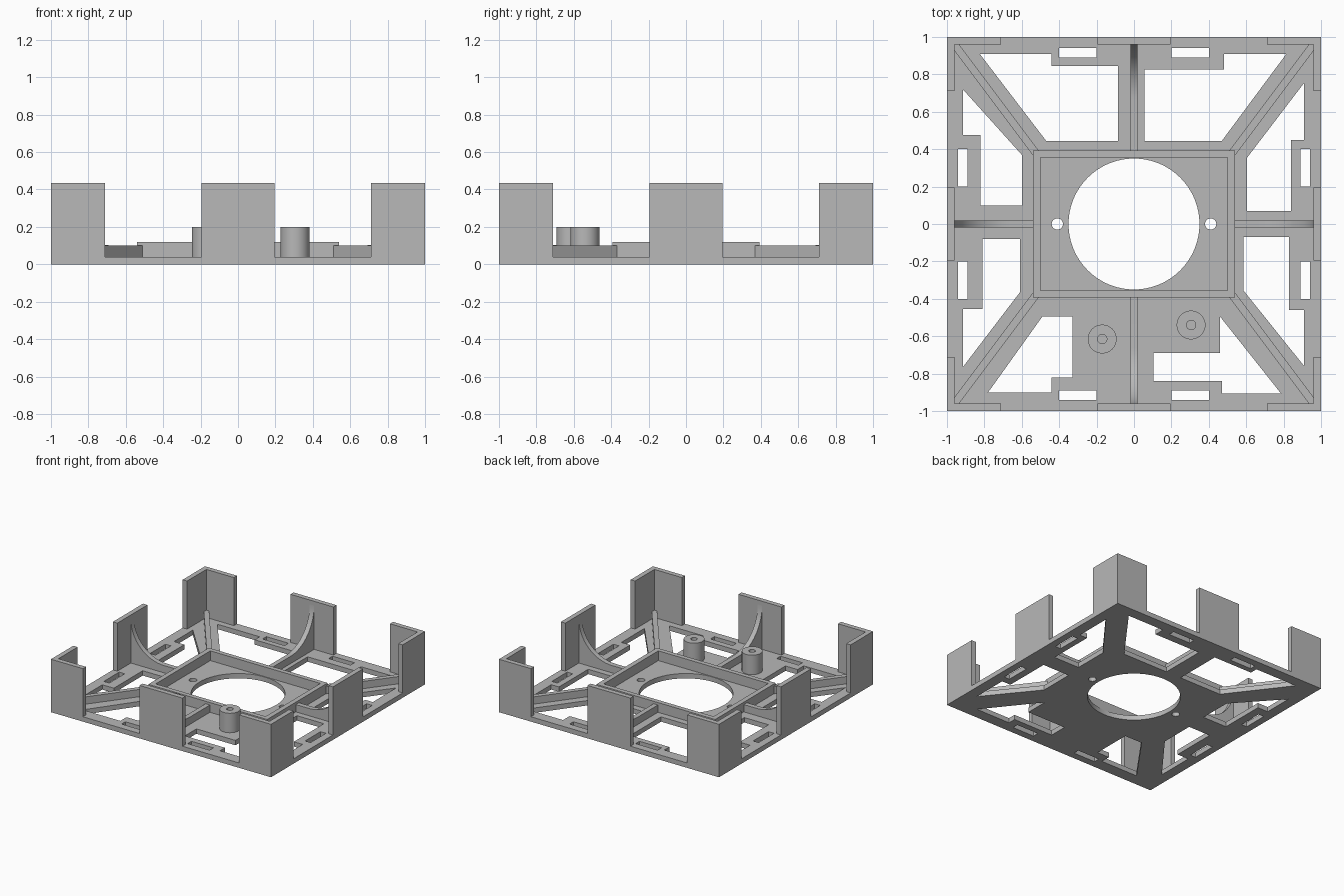
import bpy, bmesh
from math import sin, cos, pi, atan2, hypot
from mathutils import Matrix

cube = bpy.data.objects.get("Cube")
if cube:
    bpy.data.objects.remove(cube, do_unlink=True)

grey = bpy.data.materials.new("light grey plastic")
grey.use_nodes = True
shade = (0.48, 0.48, 0.48, 1)
grey.diffuse_color = shade
grey.node_tree.nodes["Principled BSDF"].inputs["Base Color"].default_value = shade

PLATE, RIB, FRAME, BOSS, WALL = 0.04, 0.10, 0.12, 0.20, 0.435
THICK = 0.04


def rect(x0, y0, x1, y1):
    return [(x0, y0), (x1, y0), (x1, y1), (x0, y1)]


def circle(cx, cy, r, n=64):
    return [(cx + r * cos(2 * pi * i / n), cy + r * sin(2 * pi * i / n)) for i in range(n)]


def slab(name, loops, z0, z1, matrix=Matrix()):
    """Extrude an outline (first loop) with holes (other loops) from z0 to z1."""
    curve = bpy.data.curves.new(name, "CURVE")
    curve.dimensions = "2D"
    curve.fill_mode = "BOTH"
    curve.extrude = (z1 - z0) / 2
    for loop in loops:
        spline = curve.splines.new("POLY")
        spline.points.add(len(loop) - 1)
        for point, (x, y) in zip(spline.points, loop):
            point.co = (x, y, 0, 1)
        spline.use_cyclic_u = True
    temp = bpy.data.objects.new(name + " outline", curve)
    bpy.context.collection.objects.link(temp)
    graph = bpy.context.evaluated_depsgraph_get()
    mesh = bpy.data.meshes.new_from_object(temp.evaluated_get(graph))
    bpy.data.objects.remove(temp, do_unlink=True)
    bpy.data.curves.remove(curve)

    bm = bmesh.new()
    bm.from_mesh(mesh)
    bmesh.ops.remove_doubles(bm, verts=bm.verts, dist=0.0001)
    bmesh.ops.translate(bm, verts=bm.verts, vec=(0, 0, (z0 + z1) / 2))
    bmesh.ops.transform(bm, matrix=matrix, verts=bm.verts)
    bmesh.ops.recalc_face_normals(bm, faces=bm.faces)
    bm.to_mesh(mesh)
    bm.free()
    mesh.materials.clear()
    mesh.materials.append(grey)

    obj = bpy.data.objects.new(name, mesh)
    bpy.context.collection.objects.link(obj)
    bpy.ops.object.select_all(action="DESELECT")
    obj.select_set(True)
    bpy.context.view_layer.objects.active = obj
    bpy.ops.object.shade_smooth_by_angle(angle=pi / 6)
    return obj


# Openings between the plate's spokes
back_left = [(-.825, .91), (-.44, .91), (-.44, .845), (-.085, .845), (-.085, .445), (-.47, .445)]
back_right = [(.055, .825), (.48, .825), (.48, .91), (.815, .91), (.47, .445), (.055, .445)]
left_back = [(-.915, .72), (-.915, .475), (-.82, .475), (-.82, .1), (-.6, .1), (-.6, .37)]
left_front = [(-.81, -.08), (-.61, -.08), (-.61, -.365), (-.915, -.765), (-.915, -.455), (-.81, -.455)]
right_back = [(.91, .755), (.91, .45), (.84, .45), (.84, .07), (.605, .07), (.605, .355)]
right_front = [(.83, -.07), (.585, -.07), (.585, -.355), (.91, -.76), (.91, -.46), (.83, -.46)]
front_left = [(-.49, -.495), (-.33, -.495), (-.33, -.82), (-.44, -.82), (-.44, -.9), (-.78, -.9)]
front_right = [(.46, -.495), (.46, -.69), (.105, -.69), (.105, -.84), (.47, -.84), (.47, -.905), (.785, -.905)]
openings = [back_left, back_right, left_back, left_front,
            right_back, right_front, front_left, front_right]

# Cable slots along each edge, the fan opening and its screw holes
for a in (-0.4, 0.2):
    for b in (-0.94, 0.89):
        openings.append(rect(a, b, a + 0.2, b + 0.05))
        openings.append(rect(b, a, b + 0.05, a + 0.2))
openings.append(circle(0, 0, 0.35, 96))
for side in (-1, 1):
    openings.append(circle(side * 0.41, 0, 0.03, 32))
slab("base_plate", [rect(-1, -1, 1, 1)] + openings, 0, PLATE)

# Raised frame around the fan opening
slab("fan_frame", [rect(-.54, -.393, .54, .393), rect(-.5, -.355, .5, .355)], PLATE, FRAME)

# Corner and middle walls, repeated on all four sides
inner = 1 - THICK
corner = [(1, 1), (.71, 1), (.71, inner), (inner, inner), (inner, .71), (1, .71)]
for i, side in enumerate(("right", "back", "left", "front")):
    turn = Matrix.Rotation(i * pi / 2, 4, "Z")
    slab(side + "_corner_wall", [corner], PLATE, WALL, turn)
    slab(side + "_middle_wall", [rect(inner, -.195, 1, .195)], PLATE, WALL, turn)

    # Axis rib that sweeps up the inside of the middle wall
    start = 0.52 if i % 2 == 0 else 0.375
    radius = 0.3
    sweep = [(inner - radius + radius * sin(t * pi / 32),
              RIB + radius - radius * cos(t * pi / 32)) for t in range(17)]
    profile = [(inner + .01, PLATE), (start, PLATE), (start, RIB)] + sweep + [(inner + .01, RIB + radius)]
    upright = turn @ Matrix.Rotation(pi / 2, 4, "X")
    slab(side + "_curved_rib", [profile], -THICK / 2, THICK / 2, upright)

# Diagonal ribs from the frame corners to the outer corners
for sx, xname in ((-1, "left"), (1, "right")):
    for sy, yname in ((-1, "front"), (1, "back")):
        dx, dy = sx * 0.435, sy * 0.58
        place = Matrix.Translation((sx * .525, sy * .38, 0)) @ Matrix.Rotation(atan2(dy, dx), 4, "Z")
        slab(f"{yname}_{xname}_diagonal_rib",
             [rect(0, -THICK / 2, hypot(dx, dy), THICK / 2)], PLATE, RIB, place)

# Screw bosses
for name, x, y in (("left_boss", -.17, -.615), ("right_boss", .305, -.54)):
    slab(name, [circle(x, y, .077, 48), circle(x, y, .025, 24)], PLATE, BOSS)
